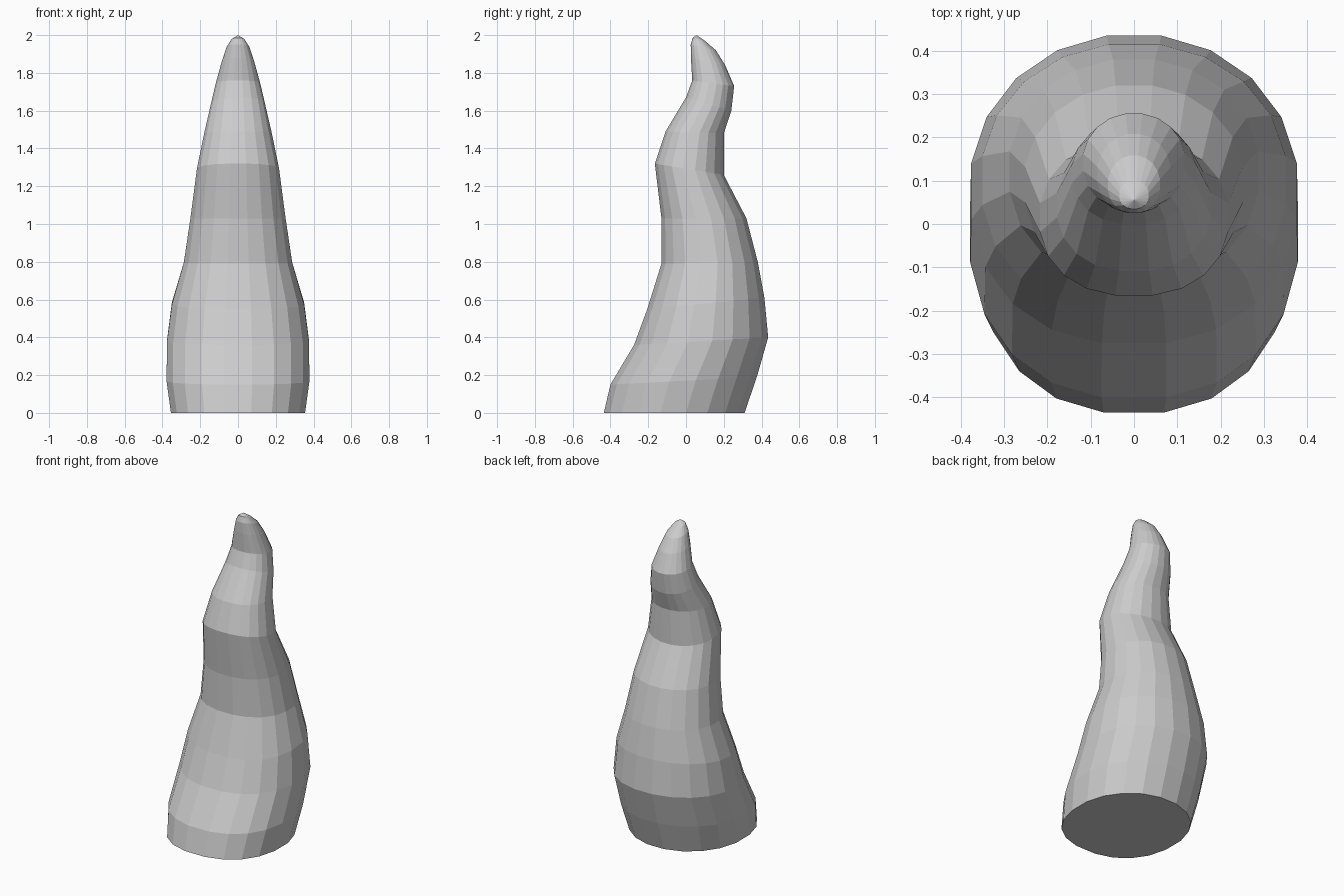
import bpy, bmesh
from math import sin, cos, tau

if "Cube" in bpy.data.objects:
    bpy.data.objects.remove(bpy.data.objects["Cube"])

SIDES = 20
# Horn sections: front y, front z, back y, back z, half width
SECTIONS = [
    (-0.435, 0.00, 0.310, 0.00, 0.355),
    (-0.400, 0.15, 0.375, 0.19, 0.378),
    (-0.275, 0.36, 0.435, 0.40, 0.376),
    (-0.205, 0.55, 0.415, 0.61, 0.350),
    (-0.130, 0.79, 0.380, 0.80, 0.287),
    (-0.130, 1.03, 0.320, 1.03, 0.252),
    (-0.165, 1.32, 0.200, 1.26, 0.217),
    (-0.108, 1.49, 0.200, 1.48, 0.178),
    (0.000, 1.67, 0.240, 1.60, 0.142),
    (0.033, 1.76, 0.255, 1.73, 0.117),
    (0.026, 1.88, 0.208, 1.84, 0.085),
    (0.025, 1.95, 0.158, 1.92, 0.060),
    (0.035, 1.985, 0.100, 1.97, 0.034),
]
TIP = (0, 0.055, 2.0)


def rounded(value, power):
    return (1 if value > 0 else -1) * abs(value) ** power


def ring(bm, front_y, front_z, back_y, back_z, width):
    verts = []
    for i in range(SIDES):
        a = tau * (i + 0.5) / SIDES
        # the front half is a little squarer than the back
        power = 0.88 if sin(a) < 0 else 0.97
        peak = cos(tau / SIDES / 2) ** power
        x = rounded(cos(a), power) / peak * width
        t = (rounded(sin(a), power) / peak + 1) / 2
        verts.append(bm.verts.new((x, front_y + t * (back_y - front_y),
                                   front_z + t * (back_z - front_z))))
    return verts


# Curved horn lofted through the sections, closed with a flat base and a tip
bm = bmesh.new()
rings = [ring(bm, *s) for s in SECTIONS]
for low, high in zip(rings, rings[1:]):
    for i in range(SIDES):
        j = (i + 1) % SIDES
        bm.faces.new((low[i], low[j], high[j], high[i]))
bm.faces.new(rings[0][::-1])
tip = bm.verts.new(TIP)
for i in range(SIDES):
    bm.faces.new((rings[-1][i], rings[-1][(i + 1) % SIDES], tip))
bmesh.ops.recalc_face_normals(bm, faces=bm.faces)

mesh = bpy.data.meshes.new("horn")
bm.to_mesh(mesh)
bm.free()
bpy.context.collection.objects.link(bpy.data.objects.new("horn", mesh))
